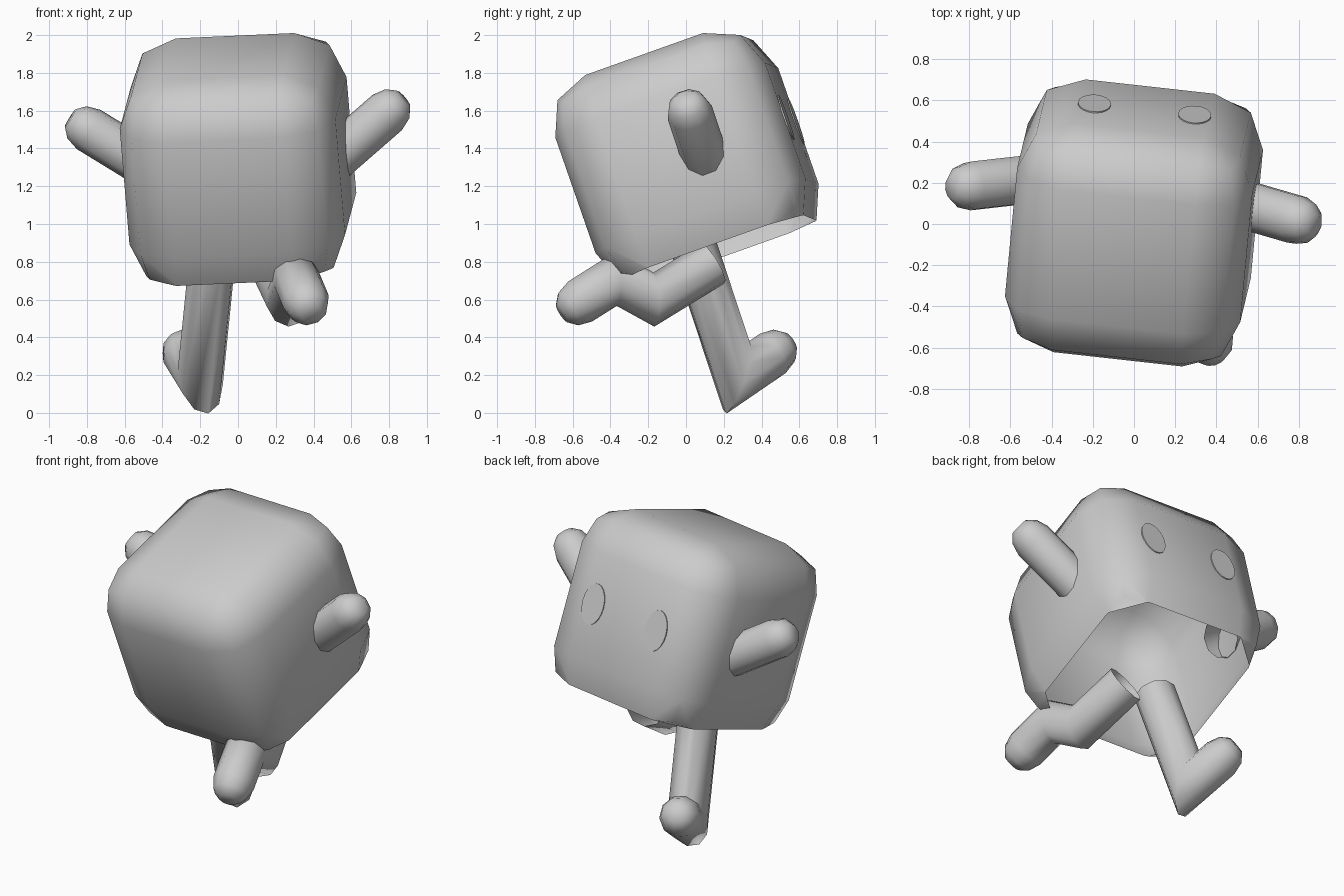
import bpy, bmesh, math
from mathutils import Matrix, Vector

cube = bpy.data.objects.get("Cube")
if cube:
    bpy.data.objects.remove(cube, do_unlink=True)


def material(name, colour):
    mat = bpy.data.materials.new(name)
    mat.use_nodes = True
    mat.diffuse_color = colour
    mat.node_tree.nodes["Principled BSDF"].inputs["Base Color"].default_value = colour
    return mat


GREY = material("plain_grey", (0.6, 0.6, 0.6, 1))


def finish(bm, name, angle=80):
    bmesh.ops.recalc_face_normals(bm, faces=bm.faces[:])
    mesh = bpy.data.meshes.new(name)
    bm.to_mesh(mesh)
    bm.free()
    mesh.materials.append(GREY)
    ob = bpy.data.objects.new(name, mesh)
    bpy.context.collection.objects.link(ob)
    bpy.ops.object.select_all(action='DESELECT')
    ob.select_set(True)
    bpy.context.view_layer.objects.active = ob
    bpy.ops.object.shade_smooth_by_angle(angle=math.radians(angle))
    return ob


# Leaning body frame: forward pitch with a little yaw and roll
side = Vector((0.99, -0.11, 0.045)).normalized()
up = side.cross(Vector((0.09, 0.94, 0.335))).normalized()
back = up.cross(side)
frame = Matrix((side, back, up)).transposed().to_4x4()
frame.translation = (0.0, 0.005, 1.335)
HALF = Vector((0.575, 0.592, 0.585))

# Body: rounded box shell, open underneath
bm = bmesh.new()
bmesh.ops.create_cube(bm, size=2)
bmesh.ops.scale(bm, vec=HALF, verts=bm.verts)
bmesh.ops.bevel(bm, geom=bm.edges[:], offset=0.26, offset_type='OFFSET',
                segments=2, profile=0.5, affect='EDGES')
bmesh.ops.bisect_plane(bm, geom=bm.verts[:] + bm.edges[:] + bm.faces[:],
                       plane_co=(0, 0, 0.08 - HALF.z), plane_no=(0, 0, -1),
                       clear_outer=True)
body = finish(bm, "body")
body.matrix_world = frame

# Eyes: thin oval plates on the face
for name, sx in (("left_eye", 1), ("right_eye", -1)):
    bm = bmesh.new()
    bmesh.ops.create_cone(bm, cap_ends=True, segments=20, radius1=1, radius2=1, depth=1)
    shape = (Matrix.Translation((sx * 0.245, HALF.y + 0.002, 0.02))
             @ Matrix.Diagonal((0.08, 0.008, 0.125, 1)) @ Matrix.Rotation(math.pi / 2, 4, 'X'))
    bmesh.ops.transform(bm, matrix=shape, verts=bm.verts)
    finish(bm, name, 30).matrix_world = frame


def limb(name, path, r, sides=10):
    """Mitred tube along a path, open at the root and rounded at the tip."""
    pts = [Vector(p) for p in path]
    bm = bmesh.new()
    d = (pts[1] - pts[0]).normalized()
    u = d.orthogonal().normalized()
    w = d.cross(u)
    ring = [pts[0] + r * (u * math.cos(a) + w * math.sin(a))
            for a in (2 * math.pi * i / sides for i in range(sides))]
    rings = [ring]
    for i in range(1, len(pts)):
        d = (pts[i] - pts[i - 1]).normalized()
        last = i == len(pts) - 1
        n = d if last else d + (pts[i + 1] - pts[i]).normalized()
        ring = [p + d * ((pts[i] - p).dot(n) / d.dot(n)) for p in ring]
        rings.append(ring)
    for along, scale in ((0.6, 0.82), (0.95, 0.45)):
        rings.append([pts[-1] + (p - pts[-1]) * scale + d * r * along for p in ring])
    loops = [[bm.verts.new(p) for p in ring] for ring in rings]
    for a, b in zip(loops, loops[1:]):
        for i in range(sides):
            j = (i + 1) % sides
            bm.faces.new((a[i], a[j], b[j], b[i]))
    bm.faces.new(loops[-1])
    finish(bm, name)


# Arms
limb("left_arm", [(0.48, 0.11, 1.32), (0.79, 0.02, 1.59)], 0.122)
limb("right_arm", [(-0.48, 0.22, 1.31), (-0.79, 0.185, 1.50)], 0.122)

# Legs with feet: one standing, one kicked up behind
limb("right_leg", [(-0.13, 0.04, 0.88), (-0.2, 0.27, 0.185), (-0.28, 0.46, 0.315)], 0.125)
limb("left_leg", [(0.18, 0.14, 0.79), (0.27, -0.17, 0.6), (0.31, -0.37, 0.71),
                  (0.36, -0.56, 0.59)], 0.125)
